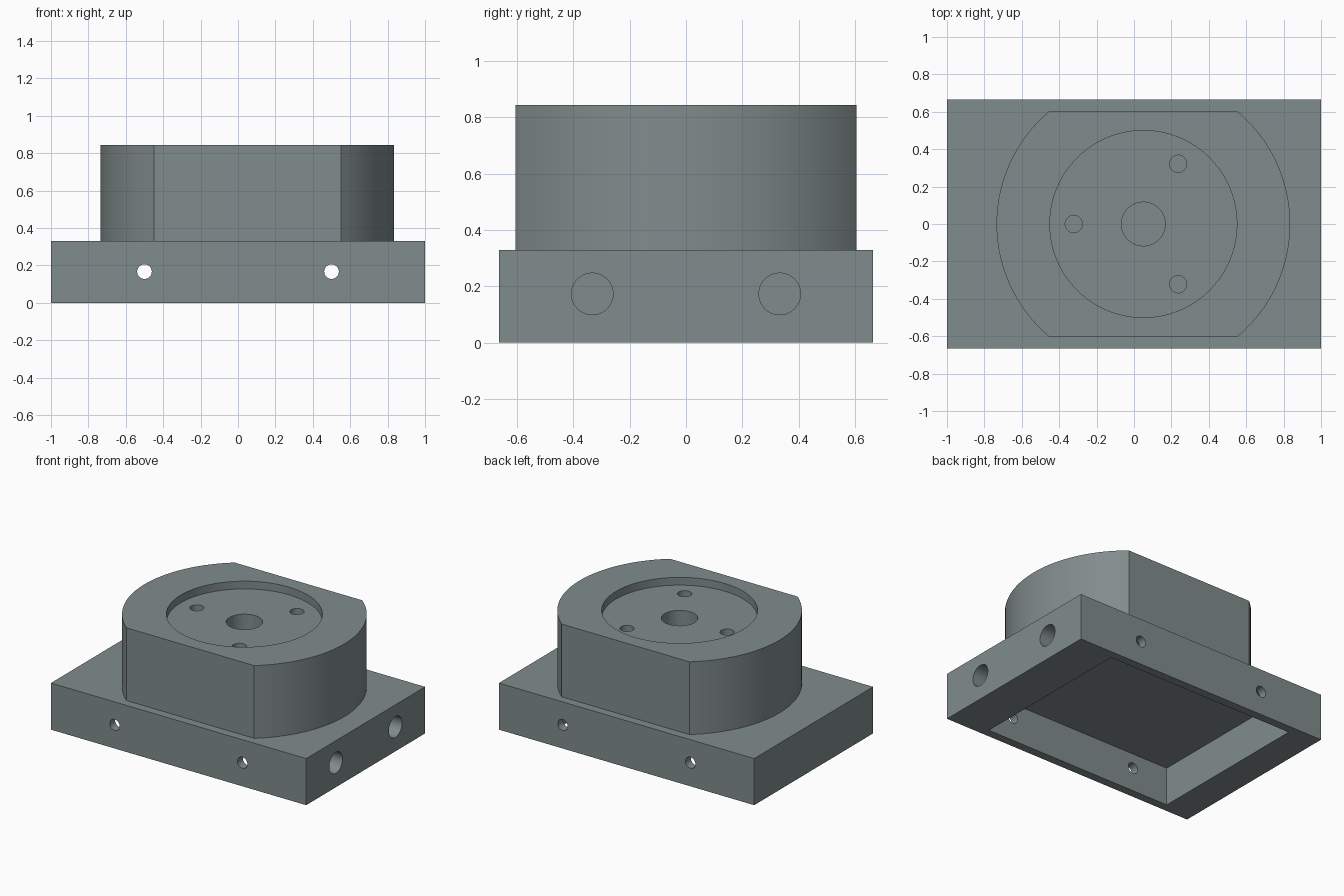
import bpy, bmesh, math
from mathutils import Matrix

if "Cube" in bpy.data.objects:
    bpy.data.objects.remove(bpy.data.objects["Cube"])

# Single painted-metal colour
grey = bpy.data.materials.new("grey_green_metal")
grey.diffuse_color = (0.22, 0.262, 0.262, 1)
grey.use_nodes = True
grey.node_tree.nodes["Principled BSDF"].inputs["Base Color"].default_value = grey.diffuse_color

CX, TOP, BASE_TOP = 0.05, 0.845, 0.33
RECESS_FLOOR = TOP - 0.055


def finish(name, bm):
    bmesh.ops.recalc_face_normals(bm, faces=bm.faces)
    mesh = bpy.data.meshes.new(name)
    bm.to_mesh(mesh)
    bm.free()
    mesh.materials.append(grey)
    ob = bpy.data.objects.new(name, mesh)
    bpy.context.collection.objects.link(ob)
    return ob


def box(name, x0, x1, y0, y1, z0, z1):
    bm = bmesh.new()
    bmesh.ops.create_cube(bm, size=1)
    bmesh.ops.scale(bm, vec=(x1 - x0, y1 - y0, z1 - z0), verts=bm.verts)
    bmesh.ops.translate(bm, vec=((x0 + x1) / 2, (y0 + y1) / 2, (z0 + z1) / 2), verts=bm.verts)
    return finish(name, bm)


def cylinder(name, centre, r, length, axis="Z", segments=48):
    bm = bmesh.new()
    turn = {"X": Matrix.Rotation(math.pi / 2, 4, "Y"),
            "Y": Matrix.Rotation(math.pi / 2, 4, "X"),
            "Z": Matrix.Identity(4)}[axis]
    bmesh.ops.create_cone(bm, cap_ends=True, segments=segments, radius1=r, radius2=r,
                          depth=length, matrix=Matrix.Translation(centre) @ turn)
    return finish(name, bm)


def drill(name, x, y, r, z_top, depth, segments=48):
    # Vertical hole cutter that starts above the top face
    bottom, top = z_top - depth, TOP + 0.1
    return cylinder(name, (x, y, (bottom + top) / 2), r, top - bottom, "Z", segments)


def apply_boolean(target, tool, operation):
    mod = target.modifiers.new(operation.lower(), "BOOLEAN")
    mod.object, mod.operation, mod.solver = tool, operation, "EXACT"
    bpy.context.view_layer.objects.active = target
    bpy.ops.object.modifier_apply(modifier=mod.name)
    bpy.data.objects.remove(tool, do_unlink=True)


# Rectangular base with an open pocket underneath
housing = box("mounting_housing", -1, 1, -0.665, 0.665, 0, BASE_TOP)
apply_boolean(housing, box("pocket", -0.78, 0.70, -0.605, 0.605, -0.1, 0.27), "DIFFERENCE")

# Round boss with flat front and back
bm = bmesh.new()
R, FLAT, N = 0.785, 0.605, 48
a = math.asin(FLAT / R)
arc = [-a + 2 * a * i / N for i in range(N + 1)]
angles = arc + [t + math.pi for t in arc]
face = bm.faces.new([bm.verts.new((CX + R * math.cos(t), R * math.sin(t), 0.30)) for t in angles])
ext = bmesh.ops.extrude_face_region(bm, geom=[face])
bmesh.ops.translate(bm, vec=(0, 0, TOP - 0.30),
                    verts=[v for v in ext["geom"] if isinstance(v, bmesh.types.BMVert)])
apply_boolean(housing, finish("boss", bm), "UNION")

# Round recess, centre bore and three screw holes
apply_boolean(housing, drill("recess", CX, 0, 0.5, TOP, TOP - RECESS_FLOOR, 128), "DIFFERENCE")
apply_boolean(housing, drill("bore", CX, 0, 0.117, RECESS_FLOOR, 0.35), "DIFFERENCE")
for i in range(3):
    t = math.pi + i * math.tau / 3
    hole = drill("screw_hole", CX + 0.372 * math.cos(t), 0.372 * math.sin(t), 0.046, RECESS_FLOOR, 0.25)
    apply_boolean(housing, hole, "DIFFERENCE")

# Small holes through the front and back walls, larger ones through the right wall
for s in (-1, 1):
    apply_boolean(housing, cylinder("wall_hole", (s * 0.5, 0, 0.167), 0.039, 1.6, "Y"), "DIFFERENCE")
    apply_boolean(housing, cylinder("side_hole", (0.85, s * 0.333, 0.173), 0.074, 0.4, "X"), "DIFFERENCE")

# Smooth curved walls, crisp edges
bpy.ops.object.select_all(action="DESELECT")
housing.select_set(True)
bpy.context.view_layer.objects.active = housing
bpy.ops.object.shade_smooth_by_angle(angle=math.radians(30))
